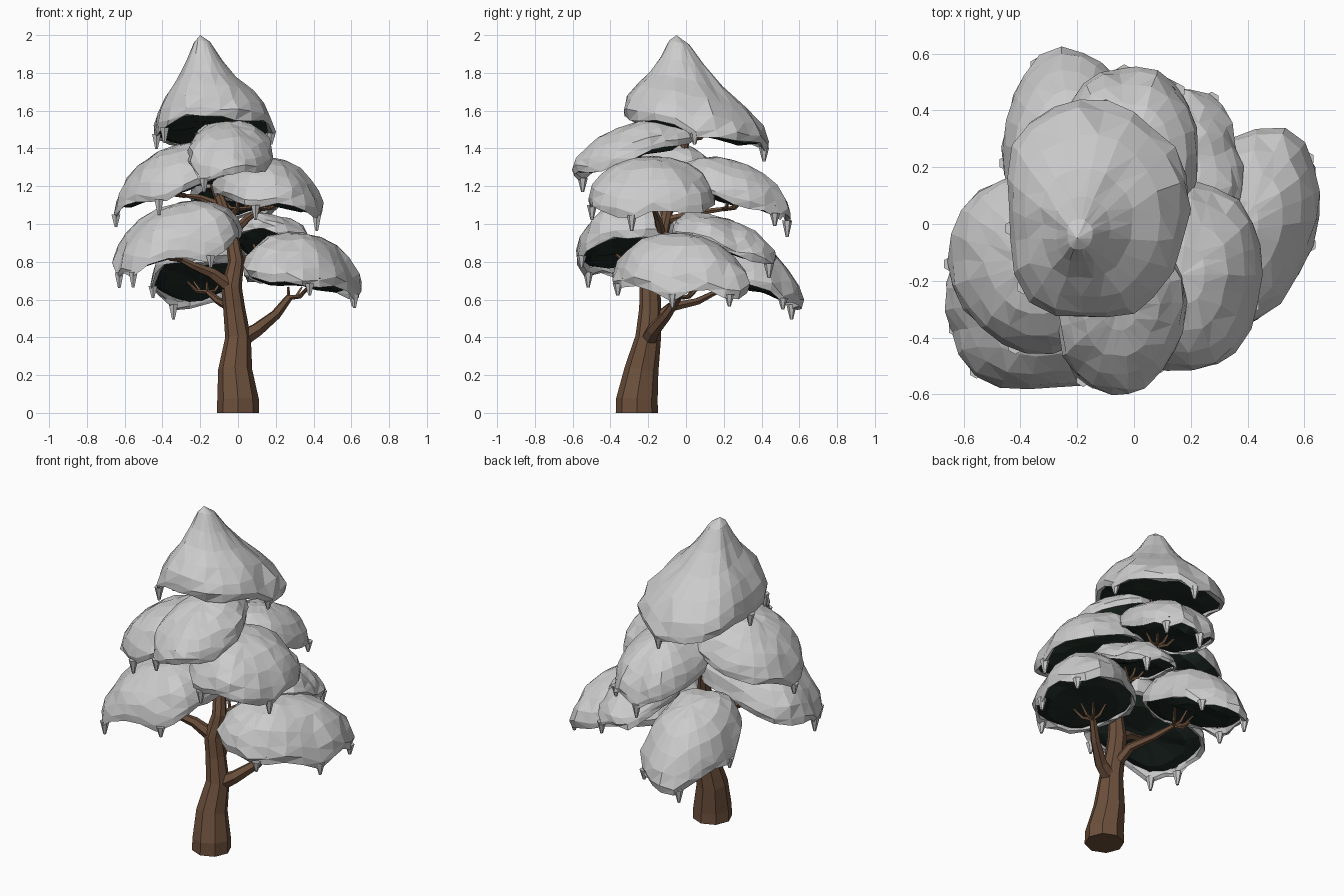
import bpy, bmesh, math, random
from mathutils import Vector, Matrix

if "Cube" in bpy.data.objects:
    bpy.data.objects.remove(bpy.data.objects["Cube"])

random.seed(4)
SEG = 22


def material(name, rgb):
    m = bpy.data.materials.new(name)
    m.diffuse_color = (*rgb, 1)
    m.use_nodes = True
    m.node_tree.nodes["Principled BSDF"].inputs["Base Color"].default_value = m.diffuse_color
    return m


bark = material("bark", (0.15, 0.08, 0.045))
dark = material("dark_needles", (0.015, 0.027, 0.021))

# profiles: (radius fraction, height fraction of dome, absolute drop)
DOME = [(0, 1, 0), (0.3, 0.96, 0), (0.58, 0.82, 0), (0.8, 0.58, 0), (0.94, 0.32, 0),
        (1.0, 0.08, 0), (0.985, 0, -0.02), (0.93, 0, -0.015), (0.91, 0.06, 0)]
CAP = [(0, 1, 0), (0.14, 0.92, 0), (0.3, 0.72, 0), (0.5, 0.52, 0), (0.75, 0.35, 0), (0.93, 0.19, 0),
       (1.0, 0.06, 0), (0.985, 0, -0.015), (0.93, 0, -0.01), (0.91, 0.03, 0)]
UNDER = [(0, 0, -0.01), (0.35, 0, -0.02), (0.7, 0, -0.03), (0.95, 0, 0.0)]


def finish(bm, name, mat=None):
    bmesh.ops.recalc_face_normals(bm, faces=bm.faces)
    me = bpy.data.meshes.new(name)
    bm.to_mesh(me)
    bm.free()
    if mat:
        me.materials.append(mat)
    ob = bpy.data.objects.new(name, me)
    bpy.context.collection.objects.link(ob)
    return ob


def shell(bm, profile, place, jitter):
    """Revolve a profile into a lumpy triangulated shell; first point is the pole."""
    pole = bm.verts.new(place(0, 0, profile[0][1], profile[0][2]))
    prev = None
    for t, h, d in profile[1:]:
        ring = []
        for i in range(SEG):
            p = place(i * math.tau / SEG, t, h, d)
            p += Vector([random.uniform(-jitter, jitter) * t for _ in range(3)])
            ring.append(bm.verts.new(p))
        for i in range(SEG):
            j = (i + 1) % SEG
            if prev is None:
                bm.faces.new((pole, ring[i], ring[j]))
            else:
                bm.faces.new((prev[i], ring[i], ring[j], prev[j]))
        prev = ring
    bmesh.ops.triangulate(bm, faces=[f for f in bm.faces if len(f.verts) > 3])


def pad(name, c, r, slope, h, drips, profile=DOME, shift=(0, 0), corner=0.02, yaw=0):
    """Tilted snow pad with a dark underside and hanging drips (angles in degrees)."""
    ph = [random.uniform(0, math.tau) for _ in range(3)]
    yaw = math.radians(yaw)

    def place(a, t, hf, d, dip=0.055):
        b = a - yaw
        k = t * (1 + 0.03 * math.sin(3 * a + ph[0]) + 0.02 * math.sin(5 * a + ph[1])
                 + corner * math.sin(2 * a) ** 2)
        u, v = r[0] * k * math.cos(b), r[1] * k * math.sin(b)
        x = u * math.cos(yaw) - v * math.sin(yaw) + shift[0] * (1 - t)
        y = u * math.sin(yaw) + v * math.cos(yaw) + shift[1] * (1 - t)
        wave = 0.012 * math.sin(4 * a + ph[2]) * t
        for g in drips:
            diff = (a - math.radians(g) + math.pi) % math.tau - math.pi
            wave -= dip * math.exp(-(diff / 0.2) ** 2) * t ** 6
        return Vector((c[0] + x, c[1] + y, c[2] + slope[0] * x + slope[1] * y + h * hf + d + wave))

    bm = bmesh.new()
    shell(bm, profile, place, 0.009)
    for g in drips:
        length = random.uniform(0.06, 0.09)
        p = place(math.radians(g), 0.955, 0, 0.005 - length / 2)
        bmesh.ops.create_cone(bm, cap_ends=True, segments=6, radius1=0.008, radius2=0.027,
                              depth=length, matrix=Matrix.Translation(p))
    finish(bm, name + "_snow")
    bm = bmesh.new()
    shell(bm, UNDER, lambda a, t, hf, d: place(a, t, hf, d, 0), 0.006)
    finish(bm, name + "_needles", dark)


# snow pads
pad("top_cap", (-0.14, 0.05, 1.505), (0.32, 0.385), (0.02, -0.21), 0.475, [190, 222, 0, 82], CAP,
    (-0.06, -0.1), corner=0.05)
pad("left_middle", (-0.34, -0.13, 1.19), (0.31, 0.32), (0.3, 0.0), 0.225, [182, 255])
pad("front_upper", (-0.05, -0.28, 1.37), (0.225, 0.325), (0.0, 0.3), 0.165, [235])
pad("right_middle", (0.165, -0.18, 1.125), (0.29, 0.34), (-0.15, 0.0), 0.23, [255, 340])
pad("back_middle", (-0.015, 0.245, 1.14), (0.24, 0.32), (0.0, -0.25), 0.2, [95, 45])
pad("back_right_low", (0.17, 0.2, 0.90), (0.21, 0.28), (-0.1, -0.3), 0.13, [60])
pad("right_low", (0.345, -0.03, 0.70), (0.385, 0.28), (-0.1, -0.04), 0.25, [285, 345, 40], yaw=57)
pad("front_left_low", (-0.32, -0.3, 0.865), (0.33, 0.275), (0.24, 0.1), 0.245, [195, 228, 300],
    corner=0.14)
pad("back_left_low", (-0.22, 0.27, 0.71), (0.245, 0.335), (0.05, -0.34), 0.25, [190, 120, 50])


def tube(name, splines, sides_res):
    """Tapered faceted tubes from (x, y, z, radius) points."""
    cu = bpy.data.curves.new(name, 'CURVE')
    cu.dimensions = '3D'
    cu.bevel_depth = 1.0
    cu.bevel_resolution = sides_res
    cu.use_fill_caps = True
    for pts in splines:
        s = cu.splines.new('POLY')
        s.points.add(len(pts) - 1)
        s.use_smooth = False
        for q, (x, y, z, rad) in zip(s.points, pts):
            q.co = (x, y, z, 1)
            q.radius = rad
    cu.materials.append(bark)
    ob = bpy.data.objects.new(name, cu)
    bpy.context.collection.objects.link(ob)


# trunk
tube("trunk", [[(0, -0.26, 0, 0.112), (0, -0.26, 0.07, 0.11), (-0.015, -0.235, 0.23, 0.09),
                (0.0, -0.2, 0.4, 0.068), (-0.02, -0.19, 0.55, 0.058), (-0.035, -0.19, 0.67, 0.055),
                (-0.01, -0.17, 0.8, 0.042), (-0.04, -0.12, 0.98, 0.034), (-0.12, -0.07, 1.2, 0.027),
                (-0.16, -0.01, 1.4, 0.022), (-0.16, 0.02, 1.55, 0.016)]], 2)

# branches, one to each pad
BRANCHES = [
    [(0.0, -0.2, 0.38, 0.05), (0.1, -0.17, 0.44, 0.038), (0.2, -0.1, 0.52, 0.028), (0.27, -0.04, 0.61, 0.02)],
    [(-0.03, -0.19, 0.66, 0.042), (-0.14, -0.23, 0.74, 0.03), (-0.24, -0.27, 0.78, 0.021), (-0.3, -0.29, 0.81, 0.015)],
    [(-0.01, -0.2, 0.46, 0.035), (-0.04, -0.08, 0.56, 0.027), (-0.1, 0.06, 0.59, 0.02), (-0.16, 0.16, 0.64, 0.014)],
    [(-0.01, -0.17, 0.78, 0.03), (0.06, -0.02, 0.82, 0.022), (0.12, 0.1, 0.86, 0.014)],
    [(-0.03, -0.13, 0.95, 0.026), (0.05, -0.15, 1.03, 0.02), (0.12, -0.17, 1.08, 0.013)],
    [(-0.06, -0.1, 1.02, 0.024), (-0.02, 0.06, 1.06, 0.018), (0.0, 0.2, 1.08, 0.012)],
    [(-0.1, -0.08, 1.1, 0.024), (-0.2, -0.1, 1.14, 0.017), (-0.28, -0.12, 1.15, 0.011)],
    [(-0.13, -0.06, 1.26, 0.02), (-0.1, -0.16, 1.32, 0.015), (-0.06, -0.24, 1.35, 0.01)],
]
tube("branches", BRANCHES, 1)

# twigs fanning out from each branch end
twigs = []
for b in BRANCHES + [[(-0.16, -0.01, 1.4, 0.02), (-0.16, 0.02, 1.45, 0.015)]]:
    e = Vector(b[-1][:3])
    d = e - Vector(b[-2][:3])
    base = math.atan2(d.y, d.x)
    for k in (-1.2, -0.5, 0.2, 0.9):
        a = base + k
        v = Vector((math.cos(a), math.sin(a), 0))
        m, n = e + v * 0.06 + Vector((0, 0, 0.005)), e + v * 0.11 + Vector((0, 0, 0.055))
        twigs.append([(*e, 0.013), (*m, 0.01), (*n, 0.006)])
tube("twigs", twigs, 0)
